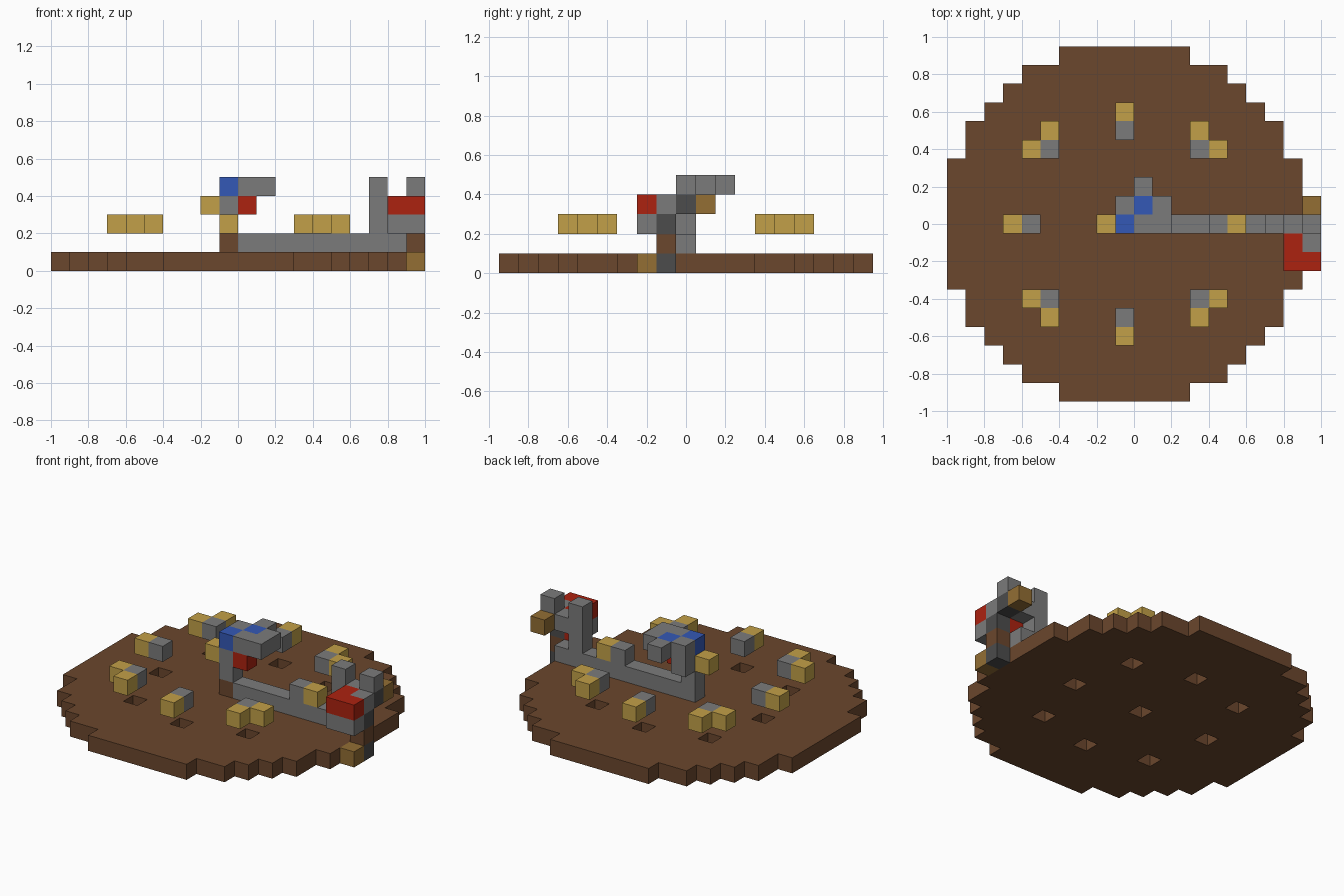
import bpy
import bmesh
from mathutils import Vector

if "Cube" in bpy.data.objects:
    bpy.data.objects.remove(bpy.data.objects["Cube"], do_unlink=True)

UNIT = 0.1
CENTRE_X = -0.05
DIRECTIONS = [Vector(d) for d in
              ((1, 0, 0), (-1, 0, 0), (0, 1, 0), (0, -1, 0), (0, 0, 1), (0, 0, -1))]


def make_material(name, rgb):
    """Flat material from display values, stored as linear."""
    linear = [((c / 255 + 0.055) / 1.055) ** 2.4 for c in rgb] + [1.0]
    mat = bpy.data.materials.new(name)
    mat.use_nodes = True
    mat.diffuse_color = linear
    mat.node_tree.nodes["Principled BSDF"].inputs["Base Color"].default_value = linear
    return mat


BROWN = make_material("brown wood", (107, 71, 45))
GREY = make_material("grey stone", (123, 123, 123))
DARK = make_material("dark grey", (76, 76, 76))
GOLD = make_material("light gold", (194, 160, 72))
OCHRE = make_material("ochre", (147, 110, 52))
RED = make_material("red", (172, 34, 16))
BLUE = make_material("blue", (52, 88, 182))


def blocks(name, mat, cells):
    """Join unit blocks into one part, leaving out the faces between them."""
    cells = set(cells)
    bm = bmesh.new()
    for cell in cells:
        middle = Vector((cell[0], cell[1], cell[2] + 0.5))
        for d in DIRECTIONS:
            if tuple(int(c + s) for c, s in zip(cell, d)) in cells:
                continue
            u = Vector((d.y, d.z, d.x)) / 2
            v = d.cross(u)
            corners = [middle + d / 2 + p for p in (u + v, v - u, -u - v, u - v)]
            bm.faces.new([bm.verts.new(p * UNIT) for p in corners])
    bmesh.ops.remove_doubles(bm, verts=bm.verts, dist=0.001)
    bmesh.ops.recalc_face_normals(bm, faces=bm.faces)
    mesh = bpy.data.meshes.new(name)
    bm.to_mesh(mesh)
    bm.free()
    mesh.materials.append(mat)
    obj = bpy.data.objects.new(name, mesh)
    obj.location.x = CENTRE_X
    bpy.context.collection.objects.link(obj)
    return obj


# Round base with a hole in the middle and under each hanging pod
ring = [(5 * x if not y else 4 * x, 5 * y if not x else 4 * y, x, y)
        for x in (-1, 0, 1) for y in (-1, 0, 1) if x or y]
holes = {(x, y) for x, y, _, _ in ring} | {(0, 0)}
reach = range(-9, 10)
blocks("round_base", BROWN, [(x, y, 0) for x in reach for y in reach
                             if x * x + y * y < 95 and (x, y) not in holes])

# Ring of floating pods, each with gold on its outward sides
blocks("pod_cores", GREY, [(x, y, 2) for x, y, _, _ in ring])
blocks("pod_tips", GOLD,
       [(x + sx, y, 2) for x, y, sx, _ in ring if sx]
       + [(x, y + sy, 2) for x, y, _, sy in ring if sy])

# Central pillar with a brown panel on the front of its foot
pillar = blocks("pillar", GREY, [(0, 0, z) for z in (1, 2, 3)])
pillar.data.materials.append(BROWN)
for face in pillar.data.polygons:
    if face.normal.y < -0.5 and face.center.z < 2 * UNIT:
        face.material_index = 1

# Pillar head
blocks("head_top", GREY, [(1, 0, 4), (2, 0, 4), (2, 1, 4), (0, 1, 4), (1, 2, 4)])
blocks("head_gems", BLUE, [(0, 0, 4), (1, 1, 4)])
blocks("head_knob", GREY, [(0, 1, 3)])
blocks("head_red_block", RED, [(1, 0, 3)])
blocks("head_gold_block", GOLD, [(-1, 0, 3)])

# Long arm with an upright post near its end
blocks("arm", GREY, [(x, 0, 1) for x in range(1, 10)])
blocks("arm_post", GREY, [(8, 0, z) for z in (2, 3, 4)] + [(9, 0, 3)])

# Assembly on the end of the arm
blocks("end_top", GREY, [(10, 0, 4)])
blocks("end_joints", DARK, [(10, 0, 3), (10, -1, 2), (10, -1, 0)])
blocks("end_shoulder", GREY, [(10, -1, 3)])
blocks("end_red_body", RED, [(9, -1, 3), (9, -2, 3), (10, -2, 3), (9, -1, 2)])
blocks("end_lower_body", GREY, [(9, -2, 2), (10, -2, 2)])
blocks("end_leg", BROWN, [(10, -1, 1)])
blocks("end_foot", OCHRE, [(10, -2, 0)])
blocks("end_hand", OCHRE, [(10, 1, 3)])
